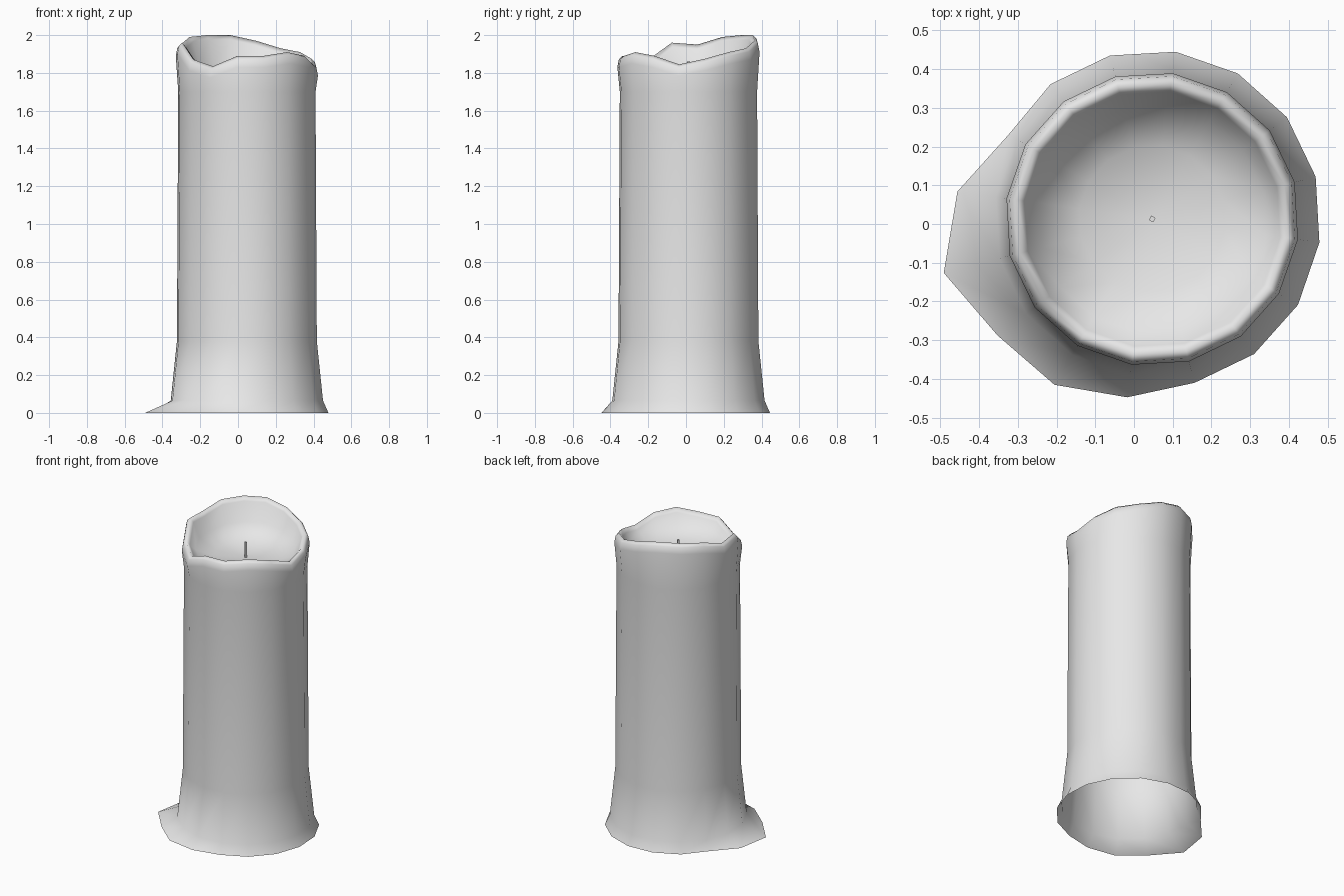
import bpy, bmesh, math

cube = bpy.data.objects.get("Cube")
if cube:
    bpy.data.objects.remove(cube, do_unlink=True)

# Single wax colour
wax = bpy.data.materials.new("pale_wax")
wax.use_nodes = True
colour = (0.8, 0.8, 0.8, 1)
wax.diffuse_color = colour
wax.node_tree.nodes["Principled BSDF"].inputs["Base Color"].default_value = colour

SIDES = 16
CX, CY = 0.047, 0.013
START = math.radians(-8)

# Uneven melted rim heights and flared foot radii, counter-clockwise from +x
rim = [1.845, 1.875, 1.91, 1.93, 1.97, 2.0, 2.0, 1.99,
       1.95, 1.96, 1.87, 1.835, 1.89, 1.89, 1.91, 1.89]
foot = [0.436] * 7 + [0.43, 0.508, 0.556, 0.5, 0.497, 0.465] + [0.437] * 3


def finish(bm, name):
    bmesh.ops.recalc_face_normals(bm, faces=bm.faces)
    mesh = bpy.data.meshes.new(name)
    bm.to_mesh(mesh)
    bm.free()
    mesh.materials.append(wax)
    obj = bpy.data.objects.new(name, mesh)
    bpy.context.collection.objects.link(obj)
    return obj


def add_ring(bm, radii, heights):
    ring = []
    for i in range(SIDES):
        a = START + math.tau * i / SIDES
        ring.append(bm.verts.new((CX + radii[i] * math.cos(a),
                                  CY + radii[i] * math.sin(a), heights[i])))
    return ring


def level(radius, z):
    return [radius] * SIDES, [z] * SIDES


def follow_rim(radius, drop):
    return [radius] * SIDES, [z - drop for z in rim]


# Candle body: foot, wall, rolled rim and melted bowl, open underneath
bm = bmesh.new()
rings = [
    (foot, [0] * SIDES),
    level(0.407, 0.065),
    level(0.374, 0.38),
    level(0.367, 1.7),
    follow_rim(0.38, 0.06),
    follow_rim(0.372, 0.018),
    follow_rim(0.353, 0),
    follow_rim(0.332, 0.025),
    ([0.295] * SIDES, [1.82 + (z - 1.9) * 0.35 for z in rim]),
    level(0.19, 1.775),
]
loops = [add_ring(bm, *r) for r in rings]
for low, high in zip(loops, loops[1:]):
    for i in range(SIDES):
        j = (i + 1) % SIDES
        bm.faces.new((low[i], low[j], high[j], high[i]))
centre = bm.verts.new((CX, CY, 1.76))
for i in range(SIDES):
    bm.faces.new((loops[-1][i], loops[-1][(i + 1) % SIDES], centre))
body = finish(bm, "candle_body")
for p in body.data.polygons:
    p.use_smooth = True

# Wick: thin square stalk
bm = bmesh.new()
bmesh.ops.create_cone(bm, cap_ends=True, segments=4, radius1=0.009,
                      radius2=0.009, depth=0.11)
wick = finish(bm, "wick")
wick.location = (CX, CY, 1.805)
wick.rotation_euler.z = math.radians(15)
